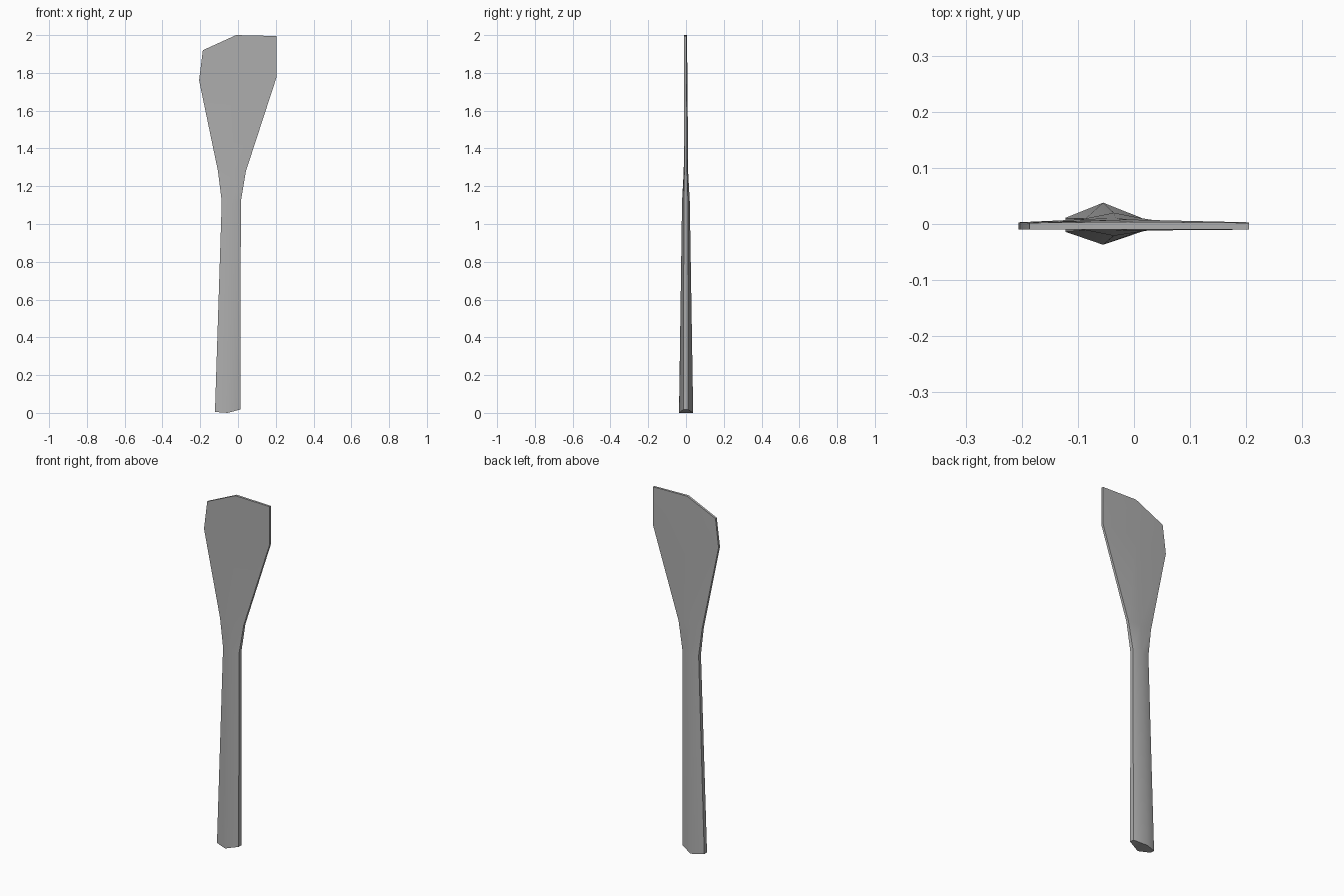
import bpy, bmesh, math

cube = bpy.data.objects.get("Cube")
if cube:
    bpy.data.objects.remove(cube)

gray = bpy.data.materials.new("plain gray")
gray.use_nodes = True
color = (0.42, 0.42, 0.42, 1)
gray.diffuse_color = color
gray.node_tree.nodes["Principled BSDF"].inputs["Base Color"].default_value = color

# Each section: left (x, z), ridge (x, z), right (x, z), front/back y at ridge, front/back y at edges
sections = [
    ((-0.122, 0.005), (-0.055, 0.0), (0.013, 0.018), (-0.037, 0.038), (-0.014, 0.011)),
    ((-0.086, 1.12), (-0.036, 1.12), (0.015, 1.12), (-0.021, 0.020), (-0.011, 0.010)),
    ((-0.106, 1.28), (-0.033, 1.28), (0.042, 1.28), (-0.012, 0.011), (-0.009, 0.006)),
    ((-0.206, 1.76), (-0.010, 1.78), (0.205, 1.78), (-0.010, 0.008), (-0.010, 0.003)),
    ((-0.186, 1.92), (-0.010, 2.0), (0.205, 1.995), (-0.010, 0.004), (-0.010, 0.002)),
]

# Handle and blade lofted as one body
bm = bmesh.new()
rings = []
for left, mid, right, ridge, edge in sections:
    points = [(left, edge[0]), (mid, ridge[0]), (right, edge[0]),
              (right, edge[1]), (mid, ridge[1]), (left, edge[1])]
    rings.append([bm.verts.new((x, y, z)) for (x, z), y in points])
for low, high in zip(rings, rings[1:]):
    for i in range(len(low)):
        j = (i + 1) % len(low)
        bm.faces.new((low[i], low[j], high[j], high[i]))

# End caps, split along the ridge
for ring in (rings[0], rings[-1]):
    a, b, c, d, e, f = ring
    bm.faces.new((a, b, e, f))
    bm.faces.new((b, c, d, e))
bmesh.ops.recalc_face_normals(bm, faces=bm.faces)

mesh = bpy.data.meshes.new("spatula_body")
bm.to_mesh(mesh)
bm.free()
mesh.materials.append(gray)
body = bpy.data.objects.new("spatula_body", mesh)
bpy.context.collection.objects.link(body)

# Soft ridge, crisp outer edges
bpy.context.view_layer.objects.active = body
body.select_set(True)
bpy.ops.object.shade_smooth_by_angle(angle=math.radians(50))
